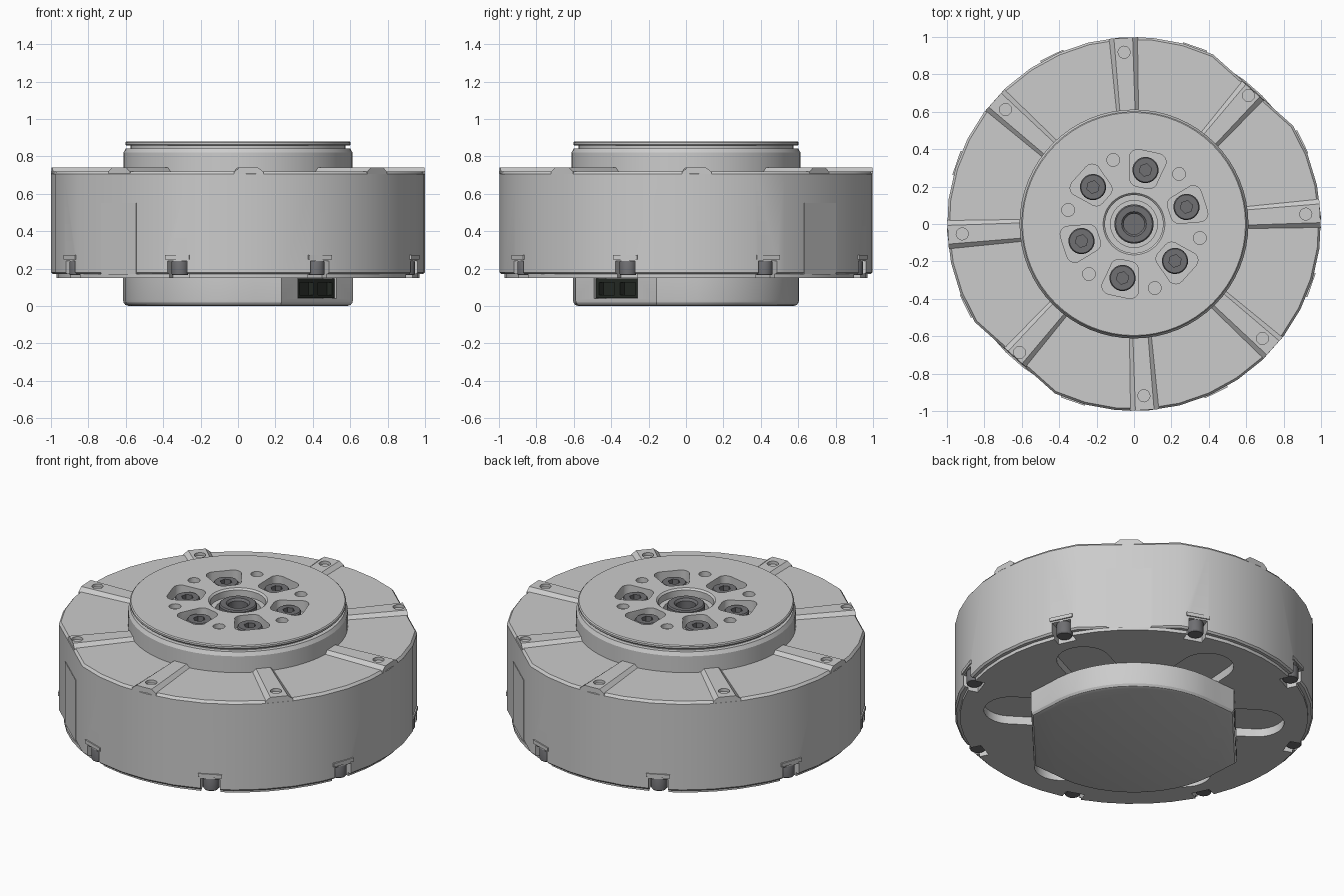
import bpy, bmesh
from math import sin, cos, radians, pi
from mathutils import Matrix

if "Cube" in bpy.data.objects:
    bpy.data.objects.remove(bpy.data.objects["Cube"])


def material(name, c):
    m = bpy.data.materials.new(name)
    m.diffuse_color = (*c, 1)
    m.use_nodes = True
    m.node_tree.nodes["Principled BSDF"].inputs["Base Color"].default_value = m.diffuse_color
    return m


DARK = material("dark_steel", (0.16, 0.16, 0.17))
BLACK = material("black_plastic", (0.02, 0.025, 0.02))


def finish(bm, name, mat=None):
    bmesh.ops.remove_doubles(bm, verts=bm.verts, dist=1e-5)
    bmesh.ops.recalc_face_normals(bm, faces=bm.faces)
    me = bpy.data.meshes.new(name)
    bm.to_mesh(me)
    bm.free()
    ob = bpy.data.objects.new(name, me)
    bpy.context.collection.objects.link(ob)
    if mat:
        me.materials.append(mat)
    return ob


def add_loft(bm, outline, layers, angle=0.0, radius=0.0):
    """Stack scaled copies of an outline; then push out along x and turn about z."""
    m = Matrix.Rotation(radians(angle), 4, 'Z') @ Matrix.Translation((radius, 0, 0))
    rings = [[bm.verts.new(m @ Matrix.Translation((x * s, y * s, z)).to_translation())
              for x, y in outline] for s, z in layers]
    n = len(outline)
    for a, b in zip(rings, rings[1:]):
        for i in range(n):
            bm.faces.new((a[i], a[(i + 1) % n], b[(i + 1) % n], b[i]))
    bm.faces.new(rings[0][::-1])
    bm.faces.new(rings[-1])


def loft(name, outline, layers, places=((0, 0),), mat=None):
    bm = bmesh.new()
    for angle, radius in places:
        add_loft(bm, outline, layers, angle, radius)
    return finish(bm, name, mat)


def lathe(name, profile, seg=64, mat=None):
    bm = bmesh.new()
    vs = [bm.verts.new((r, 0, z)) for r, z in profile]
    es = [bm.edges.new(p) for p in zip(vs, vs[1:])]
    bmesh.ops.spin(bm, geom=vs + es, cent=(0, 0, 0), axis=(0, 0, 1),
                   angle=2 * pi, steps=seg, use_merge=False)
    return finish(bm, name, mat)


def circle(r, n=24):
    return [(r * cos(2 * pi * i / n), r * sin(2 * pi * i / n)) for i in range(n)]


def rect(x0, x1, w):
    return [(x0, -w), (x1, -w), (x1, w), (x0, w)]


def polar(r, a):
    return (r * cos(radians(a)), r * sin(radians(a)))


def around(n, start, radius):
    return [(start + 360 / n * i, radius) for i in range(n)]


def cut(target, cutter):
    cutter.hide_render = True
    mod = target.modifiers.new("cut", 'BOOLEAN')
    mod.operation, mod.solver, mod.object = 'DIFFERENCE', 'EXACT', cutter
    bpy.context.view_layer.objects.active = target
    bpy.ops.object.modifier_apply(modifier=mod.name)


cutters = []


def cutter(name, outline, z0, z1, places):
    c = loft(name, outline, [(1, z0), (1, z1)], places)
    cutters.append(c)
    return c


# Main housing: round with two opposite flats
outline = [polar(1, 65 + side + 146.6 * i / 15) for side in (0, 180) for i in range(16)]
housing = loft("housing", outline, [(.99, .17), (1, .18), (1, .705), (.988, .72)])
plate = loft("bottom_plate", circle(.97, 48), [(1, .15), (1, .17)])

# Six rounded pockets in the underside, eight screw notches around the rim
slot = [polar(.15, a) for a in range(-90, 91, 15)] + [(-.22, .15), (-.22, -.15)]
slots = cutter("slot_cutter", slot, .1, .2, around(6, 26, .69))
notches = cutter("notch_cutter", rect(.91, 1.1, .055), .1, .24, around(8, 26, 0))
for part in (housing, plate):
    cut(part, slots)
    cut(part, notches)
loft("rim_screws", circle(.045), [(.9, .165), (1, .172), (1, .235), (.9, .245)],
     around(8, 26, .953), DARK)
loft("rim_screw_lips", rect(.95, 1.004, .068), [(1, .25), (1, .272)], around(8, 26, 0))

# Label panels on the flats
loft("side_panels", rect(.94, .961, .125), [(1, .172), (1, .55)], around(2, 48.3, 0))

# Eight raised ribs, widening outward, with screw holes
bm = bmesh.new()
for a, _ in around(8, 3.3, 0):
    end = .955 if round(a - 48.3) % 180 == 0 else .996
    rot = Matrix.Rotation(radians(a), 4, 'Z')
    ends = []
    for x, top, bottom in ((.58, .04, .06), (end, .05, .078)):
        ends.append([bm.verts.new(rot @ Matrix.Translation((x, y, z)).to_translation())
                     for y, z in ((-bottom, .705), (bottom, .705), (bottom, .718),
                                  (top, .74), (-top, .74), (-bottom, .718))])
    p, q = ends
    for i in range(6):
        bm.faces.new((p[i], p[(i + 1) % 6], q[(i + 1) % 6], q[i]))
    bm.faces.new(p[::-1])
    bm.faces.new(q)
ribs = finish(bm, "ribs")
cut(ribs, cutter("rib_hole_cutter", circle(.032), .722, .8, around(8, 3.3, .92)))

# Output hub with neck groove, flange and central recess
hub = lathe("output_hub", [(0, .65), (.612, .65), (.612, .82), (.6, .842), (.575, .842),
                           (.575, .858), (.598, .858), (.602, .863), (.602, .874),
                           (.596, .88), (.165, .88), (.155, .87), (.155, .83),
                           (.125, .83), (.125, .77), (0, .77)])
pocket = []
for x, y, a0 in ((.05, .055, 0), (-.055, .03, 90), (-.055, -.03, 180), (.05, -.055, 270)):
    for k in range(5):
        px, py = polar(.045, a0 + 22.5 * k)
        pocket.append((x + px, y + py))
cut(hub, cutter("pocket_cutter", pocket, .81, .95, around(6, 18, .30)))
cut(hub, cutter("dowel_cutter", circle(.034), .85, .95, around(6, 48, .36)))

# Socket screws in the hub pockets
screws = loft("hub_screws", circle(.07), [(1, .80), (1, .852), (.92, .86)],
              around(6, 18, .295), DARK)
cut(screws, cutter("hex_cutter", circle(.034, 6), .83, .95, around(6, 18, .295)))

# Hollow centre shaft
lathe("centre_shaft", [(0, .76), (.105, .76), (.105, .855), (.098, .862), (.066, .862),
                       (.055, .85), (.055, .79), (0, .79)], 40, DARK)

# Rear cover with two flat connector bays
cover_outline = []
for c in (-41.5, 138.5):
    cover_outline += [polar(.635, c - 27), polar(.635, c + 27)]
    cover_outline += [polar(.605, c + 40 + 100 * i / 14) for i in range(15)]
cover = loft("rear_cover", cover_outline,
             [(.95, 0), (.98, .006), (.995, .018), (1, .035), (1, .152)])
cut(cover, cutter("bay_cutter", rect(.47, .8, .155), .04, .149, around(2, -41.5, 0)))

# Dark connectors inside the bays
bays = around(2, -41.5, 0)
connector = loft("connectors", rect(.46, .555, .152), [(1, .042), (1, .148)], bays, BLACK)
socket = [(x, y + o) for x, y in rect(.52, .6, .055) for o in (0,)]
for off in (-.075, .075):
    cut(connector, cutter("socket_cutter", [(x, y + off) for x, y in socket],
                          .06, .125, bays))

# Clean up helpers and shade
for c in cutters:
    bpy.data.objects.remove(c)
bpy.ops.object.select_all(action='DESELECT')
for ob in bpy.context.scene.objects:
    ob.select_set(True)
    bpy.context.view_layer.objects.active = ob
bpy.ops.object.shade_smooth_by_angle(angle=radians(25))
